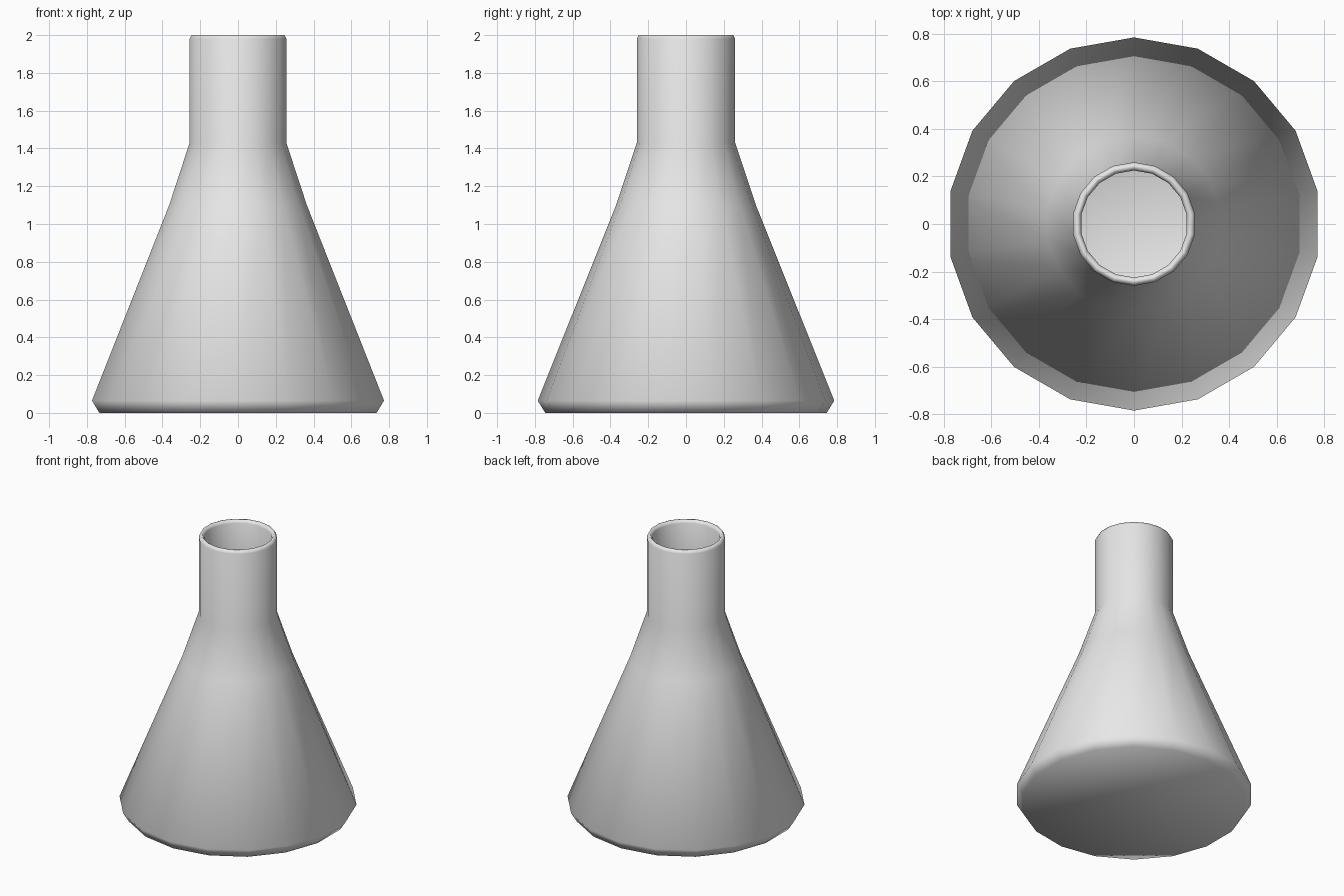
import bpy
import bmesh
from math import radians
from mathutils import Matrix

cube = bpy.data.objects.get("Cube")
if cube:
    bpy.data.objects.remove(cube, do_unlink=True)

SIDES = 18

glass = bpy.data.materials.new("pale_grey_glass")
glass.use_nodes = True
glass.diffuse_color = (0.8, 0.8, 0.8, 1)
glass.node_tree.nodes["Principled BSDF"].inputs["Base Color"].default_value = (0.8, 0.8, 0.8, 1)

# Wall profile as (radius, height): outside upwards, over the lip, inside downwards
outside = [(0.745, 0), (0.785, 0.065), (0.37, 1.1), (0.26, 1.43), (0.26, 1.98)]
lip = [(0.25, 2.0), (0.235, 2.0)]
inside = [(0.225, 1.98), (0.225, 1.43), (0.335, 1.09), (0.74, 0.08), (0.715, 0.03)]

bm = bmesh.new()
rings = []
for radius, height in outside + lip + inside:
    ring = bmesh.ops.create_circle(bm, segments=SIDES, radius=radius,
                                   matrix=Matrix.Rotation(radians(90), 4, "Z"))["verts"]
    for v in ring:
        v.co.z = height
    rings.append(ring)

# Walls between neighbouring rings
for low, high in zip(rings, rings[1:]):
    for i in range(SIDES):
        j = (i + 1) % SIDES
        bm.faces.new((low[i], low[j], high[j], high[i]))

# Underside and inner floor
bm.faces.new(rings[0])
bm.faces.new(rings[-1])
# Put a corner on the x axis
bmesh.ops.rotate(bm, verts=bm.verts, matrix=Matrix.Rotation(radians(-90), 3, "Z"))
bmesh.ops.recalc_face_normals(bm, faces=bm.faces)
for face in bm.faces:
    face.smooth = True

mesh = bpy.data.meshes.new("conical_flask")
bm.to_mesh(mesh)
bm.free()
mesh.materials.append(glass)
flask = bpy.data.objects.new("conical_flask", mesh)
bpy.context.collection.objects.link(flask)
